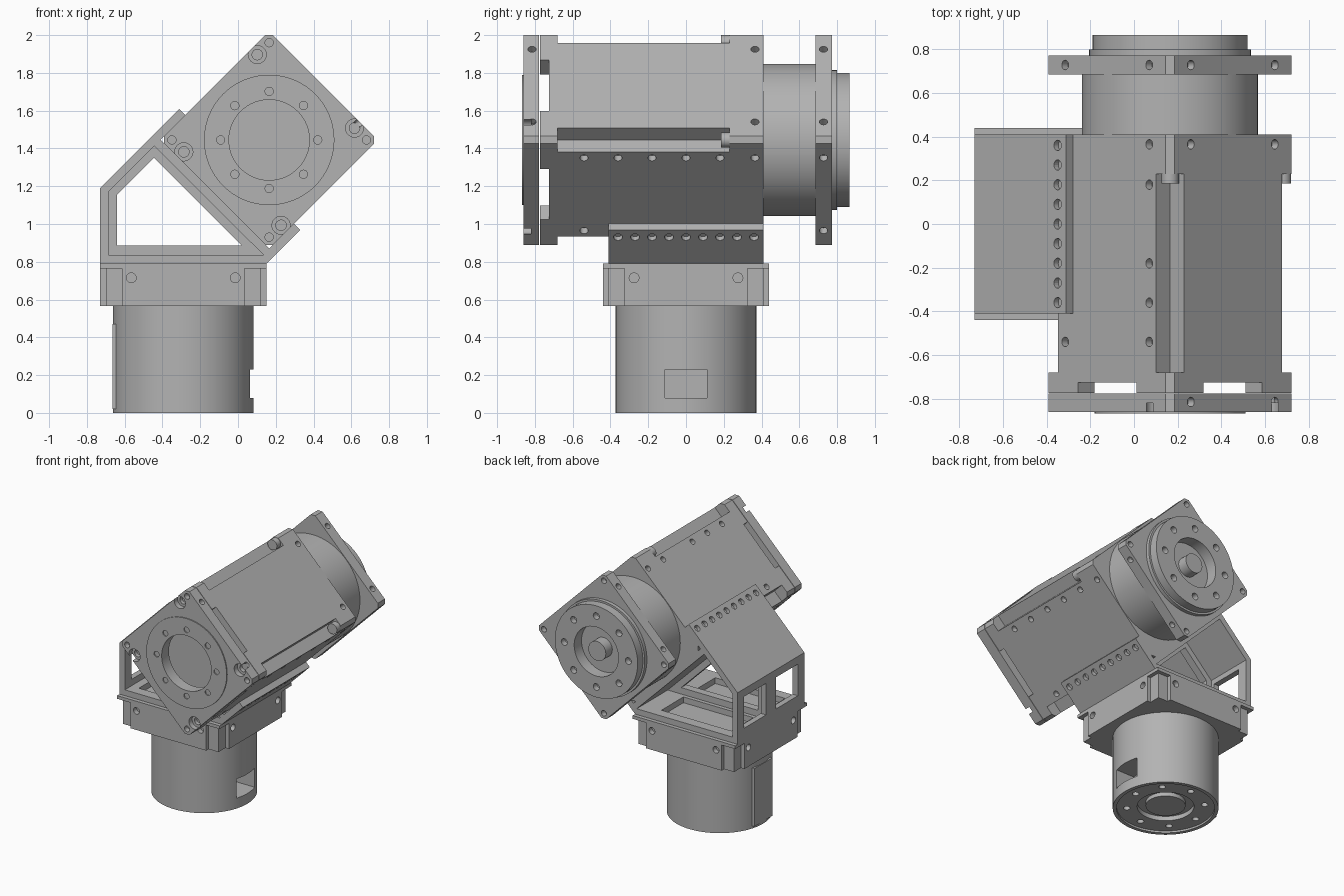
import bpy, bmesh, math
from mathutils import Matrix, Vector

cube = bpy.data.objects.get("Cube")
if cube:
    bpy.data.objects.remove(cube)

mat = bpy.data.materials.new("machined grey")
mat.use_nodes = True
GREY = (0.45, 0.45, 0.45, 1)
mat.diffuse_color = GREY
mat.node_tree.nodes["Principled BSDF"].inputs["Base Color"].default_value = GREY

UP = Matrix.Identity(4)
HEAD = Matrix.Translation((0.165, 0, 1.445)) @ Matrix.Rotation(-math.pi / 4, 4, 'Y')
BASE = Matrix.Translation((-0.29, 0, 0))


def box(lo, hi):
    def add(bm):
        c = [(a + b) / 2 for a, b in zip(lo, hi)]
        s = [b - a for a, b in zip(lo, hi)]
        bmesh.ops.create_cube(bm, size=1, matrix=Matrix.Translation(c) @ Matrix.Diagonal((*s, 1)))
    return add


def rod(p, q, r, n=16):
    def add(bm):
        a, b = Vector(p), Vector(q)
        turn = (b - a).to_track_quat('Z', 'Y').to_matrix().to_4x4()
        bmesh.ops.create_cone(bm, cap_ends=True, segments=n, radius1=r, radius2=r,
                              depth=(b - a).length, matrix=Matrix.Translation((a + b) / 2) @ turn)
    return add


def prism(pts, y0, y1):
    def add(bm):
        f = bm.faces.new([bm.verts.new((x, y0, z)) for x, z in pts])
        ext = bmesh.ops.extrude_face_region(bm, geom=[f])["geom"]
        bmesh.ops.translate(bm, vec=(0, y1 - y0, 0),
                            verts=[v for v in ext if isinstance(v, bmesh.types.BMVert)])
        bmesh.ops.recalc_face_normals(bm, faces=bm.faces)
    return add


def solid(name, shapes, frame):
    bm = bmesh.new()
    for add in shapes:
        add(bm)
    bm.transform(frame)
    mesh = bpy.data.meshes.new(name)
    bm.to_mesh(mesh)
    bm.free()
    ob = bpy.data.objects.new(name, mesh)
    bpy.context.scene.collection.objects.link(ob)
    return ob


def make(name, shapes, frame, cuts=()):
    ob = solid(name, shapes, frame)
    if cuts:
        cutter = solid(name + "_cutter", cuts, frame)
        cutter.hide_render = True
        mod = ob.modifiers.new("cut", 'BOOLEAN')
        mod.operation, mod.solver, mod.object, mod.use_self = 'DIFFERENCE', 'EXACT', cutter, True
        deps = bpy.context.evaluated_depsgraph_get()
        mesh = bpy.data.meshes.new_from_object(ob.evaluated_get(deps))
        ob.modifiers.clear()
        ob.data = mesh
        bpy.data.objects.remove(cutter)
    ob.data.materials.clear()
    ob.data.materials.append(mat)
    bpy.ops.object.select_all(action='DESELECT')
    ob.select_set(True)
    bpy.context.view_layer.objects.active = ob
    bpy.ops.object.shade_smooth_by_angle(angle=math.radians(30))
    return ob


def ring(n, r):
    return [(r * math.cos(2 * math.pi * i / n), r * math.sin(2 * math.pi * i / n)) for i in range(n)]


def four(pts):
    # repeat a corner sequence through four quarter turns
    out = []
    for _ in range(4):
        out += pts
        pts = [(-z, x) for x, z in pts]
    return out


H, C, N = 0.407, 0.028, 0.09      # half width, corner chamfer, corner rebate
octagon = four([(H, H - C), (H - C, H)])
rebated = four([(H, H - N), (H - N, H - N), (H - N, H)])
T = 0.272                          # bolt row offset


def side_hole(x, z, y, depth=0.04, r=0.022):
    # blind hole entering the square section from the nearest face
    s = Vector((x, 0, z))
    n = Vector((math.copysign(1, x), 0, 0)) if abs(x) > abs(z) else Vector((0, 0, math.copysign(1, z)))
    s.y = y
    return rod(s - n * depth, s + n * 0.02, r)


corner_sides = four([(H, T), (H, -T)])

# Front plate with counterbored bolts
cuts = [rod((0, -1, 0), (0, -0.7, 0), 0.215, 64)]
for x, z in four([(0.364, 0.364)]):
    cuts.append(rod((x, -0.9, z), (x, -0.82, z), 0.022))
for x, z in four([(0.275, 0.364)]):
    cuts += [rod((x, -0.9, z), (x, -0.82, z), 0.048, 24), rod((x, -0.83, z), (x, -0.79, z), 0.028)]
cuts += [side_hole(H, T, -0.815), side_hole(H, -T, -0.815)]
make("front_plate", [prism(octagon, -0.86, -0.777)], HEAD, cuts)
turned = [(x, z) for x, z in ring(8, 0.257)]
rot = math.pi / 4
bolts8 = [(x * math.cos(rot) - z * math.sin(rot), x * math.sin(rot) + z * math.cos(rot)) for x, z in turned]
make("front_ring", [rod((0, -0.868, 0), (0, -0.855, 0), 0.345, 96)], HEAD,
     [rod((0, -1, 0), (0, -0.7, 0), 0.213, 64)]
     + [rod((x, -0.9, z), (x, -0.858, z), 0.022) for x, z in bolts8])

# Housing: slotted front flange, rebated body, rear flange
make("front_flange", [prism(octagon, -0.773, -0.68)], HEAD,
     [box((-0.19, -0.8, -0.6), (0.19, -0.725, 0.6)),
      box((-0.6, -0.8, -0.19), (0.6, -0.725, 0.19)),
      box((-0.3, -0.8, -0.3), (0.3, -0.725, 0.3))])
holes = []
for y in (-0.54, -0.36, -0.18, 0, 0.18):
    if y:
        holes.append(side_hole(T, H, y))
    holes.append(side_hole(T, -H, y))
holes += [side_hole(-T, H, -0.54), side_hole(-T, -H, -0.54)]
make("housing_body", [prism(rebated, -0.68, 0.23)], HEAD, holes)
make("rear_flange", [prism(octagon, 0.23, 0.41)], HEAD,
     [side_hole(x, z, 0.365) for x, z in corner_sides])
make("corner_pegs", [rod((x, 0.185, z), (x, 0.235, z), 0.04, 24) for x, z in four([(0.364, 0.364)])], HEAD)

# Rear drum, rear plate and output disc
make("rear_drum", [rod((0, 0.40, 0), (0, 0.69, 0), 0.403, 96)], HEAD)
make("rear_plate", [prism(octagon, 0.685, 0.772)], HEAD,
     [side_hole(x, z, 0.728) for x, z in corner_sides]
     + [rod((x, 0.73, z), (x, 0.8, z), 0.022) for x, z in four([(0.364, 0.364)])])
make("output_step", [rod((0, 0.77, 0), (0, 0.80, 0), 0.37, 96)], HEAD,
     [rod((0, 0.775, 0), (0, 0.9, 0), 0.19, 64)])
make("output_disc", [rod((0, 0.80, 0), (0, 0.865, 0), 0.355, 96)], HEAD,
     [rod((0, 0.7, 0), (0, 0.9, 0), 0.19, 64)]
     + [rod((x, 0.82, z), (x, 0.9, z), 0.026) for x, z in ring(8, 0.275)])
make("output_pin", [rod((0, 0.76, 0), (0, 0.855, 0), 0.075, 32)], HEAD)


# Angled bracket: folded shell, windows and middle rib
def head_xz(u, v):
    p = HEAD @ Vector((u, 0, v))
    return p.x, p.z


OUT, LIP = 0.453, -0.22
shell = [(-0.73, 0.79), (0.15, 0.79)]
shell += [head_xz(u, v) for u, v in ((LIP, -OUT), (LIP, -H), (-H, -H), (-H, H), (LIP, H), (LIP, OUT))]
shell.append((-0.73, 1.19))
hollow = [(-0.685, 0.835), (0.136, 0.835), (-0.443, 1.413), (-0.685, 1.171)]
opening = [(-0.64, 0.885), (0.02, 0.885), (-0.445, 1.35), (-0.64, 1.155)]
cuts = [prism(hollow, -0.5, 0.5)]
for s in (-1, 1):
    lo, hi = sorted((s * 0.06, s * 0.33))
    cuts.append(box((-0.8, lo, 0.885), (-0.66, hi, 1.13)))
    cuts.append(box((-0.62, lo, 0.7), (-0.02, hi, 0.86)))
bracket = make("bracket_shell", [prism(shell, -0.41, 0.41)], UP, cuts)
make("bracket_rib", [prism(hollow, -0.03, 0.03)], UP, [prism(opening, -0.1, 0.1)])

# Bolt heads sunk along both bracket lips
rows = [(s, 0.09 * i) for s in (-1, 1) for i in range(-4, 5)]
tool = solid("bracket_hole_cutter",
             [rod((-0.275, y, s * 0.425), (-0.275, y, s * 0.48), 0.024) for s, y in rows], HEAD)
tool.hide_render = True
mod = bracket.modifiers.new("holes", 'BOOLEAN')
mod.solver, mod.object = 'EXACT', tool
bpy.context.view_layer.objects.active = bracket
bpy.ops.object.modifier_apply(modifier="holes")
bpy.data.objects.remove(tool)

# Mounting block with relieved corners
B, R, P = 0.44, 0.41, 0.325
make("mount_top", [box((-B, -B, 0.765), (B, B, 0.79))], BASE)
screws = []
for t in (-0.275, 0.275):
    for s in (-1, 1):
        screws.append(rod((t, s * 0.40, 0.715), (t, s * 0.5, 0.715), 0.026))
        screws.append(rod((s * 0.40, t, 0.715), (s * 0.5, t, 0.715), 0.026))
reliefs = []
for sx in (-1, 1):
    for sy in (-1, 1):
        for a, b, c, d in ((R, 0.5, P, 0.5), (P, 0.5, R, 0.5)):
            x0, x1 = sorted((sx * a, sx * b))
            y0, y1 = sorted((sy * c, sy * d))
            reliefs.append(box((x0, y0, 0.5), (x1, y1, 0.8)))
make("mount_block", [box((-B, -B, 0.567), (B, B, 0.765))], BASE, screws + reliefs)

# Base drum with connector window and hollow underside
make("base_drum", [rod((0, 0, 0), (0, 0, 0.57), 0.372, 96)], BASE,
     [rod((0, 0, -0.1), (0, 0, 0.015), 0.345, 96), rod((0, 0, -0.1), (0, 0, 0.05), 0.2, 64),
      box((0.2, -0.112, 0.08), (0.5, 0.112, 0.23))]
     + [rod((x, y, 0), (x, y, 0.05), 0.024) for x, y in ring(8, 0.275)])
make("base_hub", [rod((0, 0, 0.02), (0, 0, 0.06), 0.14, 48)], BASE)
make("drum_side_panel", [box((-0.375, -0.11, 0.02), (-0.34, 0.11, 0.47))], BASE)
